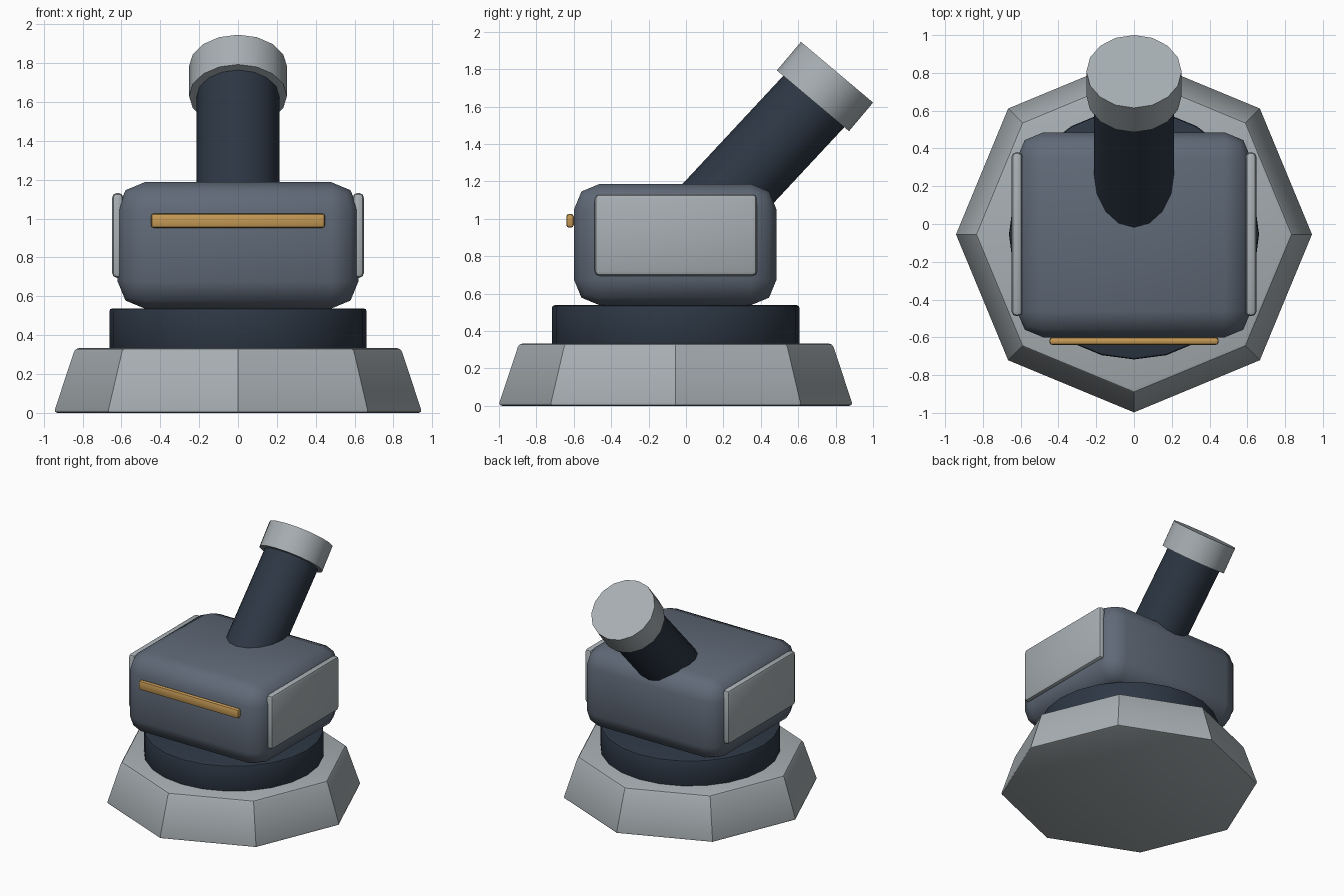
import bpy, math

if "Cube" in bpy.data.objects:
    bpy.data.objects.remove(bpy.data.objects["Cube"])

CY = -0.055  # pedestal centre along y


def material(name, rgb):
    m = bpy.data.materials.new(name)
    m.diffuse_color = (*rgb, 1)
    m.use_nodes = True
    m.node_tree.nodes["Principled BSDF"].inputs["Base Color"].default_value = m.diffuse_color
    return m


LIGHT = material("light_grey", (0.39, 0.43, 0.45))
SLATE = material("slate", (0.115, 0.142, 0.185))
NAVY = material("dark_navy", (0.026, 0.038, 0.058))
GOLD = material("gold", (0.56, 0.32, 0.09))


def finish(name, mat, bevel=0, segments=2, limit=50, smooth=30):
    o = bpy.context.object
    o.name = name
    o.data.materials.append(mat)
    if bevel:
        b = o.modifiers.new("bevel", 'BEVEL')
        b.width, b.segments = bevel, segments
        b.limit_method, b.angle_limit = 'ANGLE', math.radians(limit)
        bpy.ops.object.modifier_apply(modifier=b.name)
    bpy.ops.object.shade_smooth_by_angle(angle=math.radians(smooth))
    return o


def box(name, mat, x, y, z, bevel, segments=2, smooth=30):
    """Rounded box given by its (min, max) extents."""
    bpy.ops.mesh.primitive_cube_add(
        size=1, location=[(a + b) / 2 for a, b in (x, y, z)])
    bpy.context.object.scale = [b - a for a, b in (x, y, z)]
    bpy.ops.object.transform_apply(location=False, rotation=False, scale=True)
    return finish(name, mat, bevel, segments, smooth=smooth)


def tilted_cylinder(name, mat, radius, depth, y, z, tilt, sides=16):
    """Cylinder leaning backwards by tilt radians."""
    bpy.ops.mesh.primitive_cylinder_add(
        vertices=sides, radius=radius, depth=depth,
        location=(0, y, z), rotation=(-tilt, 0, 0))
    return finish(name, mat)


# octagonal flared base
bpy.ops.mesh.primitive_cone_add(vertices=8, radius1=0.948, radius2=0.838,
                                depth=0.333, location=(0, CY, 0.1665))
finish("base", LIGHT, bevel=0.018)

# round turntable
bpy.ops.mesh.primitive_cylinder_add(vertices=24, radius=0.662, depth=0.215,
                                    location=(0, CY, 0.4305))
finish("turntable", NAVY, bevel=0.015)

# rounded housing
box("housing", SLATE, (-0.62, 0.62), (-0.6, 0.485), (0.537, 1.187),
    0.14, smooth=50)

# side armour panels
for side, label in ((-1, "left"), (1, "right")):
    x = sorted((side * 0.59, side * 0.648))
    box(label + "_panel", LIGHT, x, (-0.488, 0.38), (0.695, 1.132), 0.025)

# front sensor strip
box("sensor_strip", GOLD, (-0.448, 0.448), (-0.64, -0.6), (0.952, 1.026), 0.015)

# barrel: lower end sunk into the housing
TILT, LENGTH = 0.75, 0.98
top_y, top_z = 0.70, 1.645
tilted_cylinder("barrel", NAVY, 0.213, LENGTH,
                top_y - math.sin(TILT) * LENGTH / 2,
                top_z - math.cos(TILT) * LENGTH / 2, TILT)

# muzzle cap
tilted_cylinder("muzzle_cap", LIGHT, 0.252, 0.20, 0.743, 1.707, 0.70)
